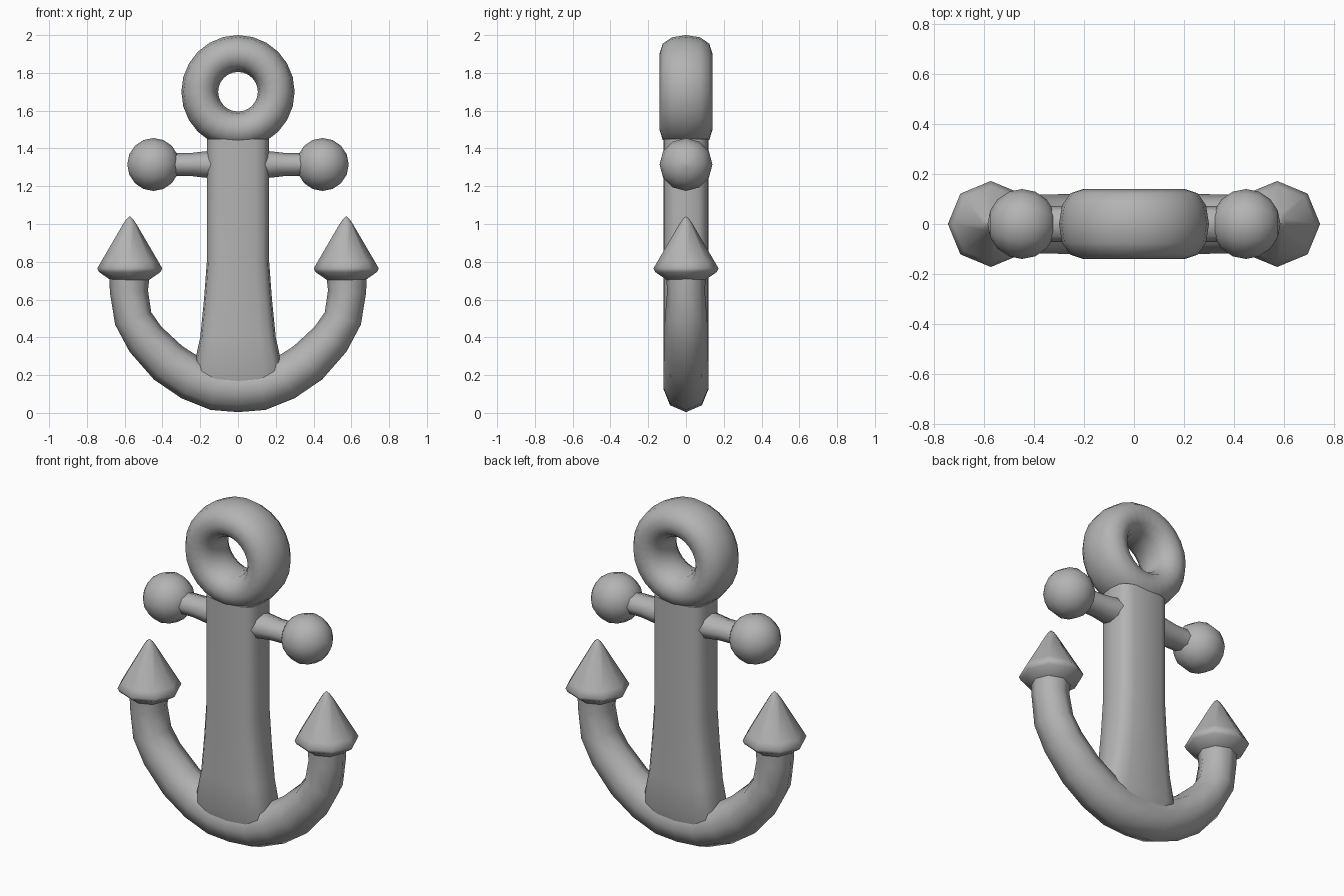
import bpy, bmesh, math
from mathutils import Vector

if "Cube" in bpy.data.objects:
    bpy.data.objects.remove(bpy.data.objects["Cube"])

metal = bpy.data.materials.new("grey metal")
metal.diffuse_color = (0.45, 0.45, 0.45, 1)
metal.use_nodes = True
metal.node_tree.nodes["Principled BSDF"].inputs["Base Color"].default_value = metal.diffuse_color


def loft(name, rings, closed=False, angle=60):
    """Skin a list of rings (each a list of points) into one smooth object."""
    bm = bmesh.new()
    vs = [[bm.verts.new(p) for p in r] for r in rings]
    n = len(vs[0])
    pairs = list(zip(vs, vs[1:])) + ([(vs[-1], vs[0])] if closed else [])
    for a, b in pairs:
        for i in range(n):
            j = (i + 1) % n
            bm.faces.new((a[i], a[j], b[j], b[i]))
    if not closed:
        bm.faces.new(vs[0])
        bm.faces.new(vs[-1])
    bmesh.ops.remove_doubles(bm, verts=bm.verts, dist=1e-5)
    bmesh.ops.recalc_face_normals(bm, faces=bm.faces)
    me = bpy.data.meshes.new(name)
    bm.to_mesh(me)
    bm.free()
    me.materials.append(metal)
    ob = bpy.data.objects.new(name, me)
    bpy.context.collection.objects.link(ob)
    bpy.ops.object.select_all(action='DESELECT')
    bpy.context.view_layer.objects.active = ob
    ob.select_set(True)
    bpy.ops.object.shade_smooth_by_angle(angle=math.radians(angle))
    return ob


def oval(c, u, v, n=8, power=1.0):
    """Oval ring round c with half-axes u and v; power < 1 squares it off."""
    pts = []
    for i in range(n):
        a = 2 * math.pi * i / n
        s, t = math.cos(a), math.sin(a)
        s = math.copysign(abs(s) ** power, s) if abs(s) > 1e-6 else 0
        t = math.copysign(abs(t) ** power, t) if abs(t) > 1e-6 else 0
        pts.append(Vector(c) + Vector(u) * s + Vector(v) * t)
    return pts


# Ring at the top, oval in section
rings = []
for i in range(24):
    a = 2 * math.pi * i / 24
    d = Vector((math.cos(a), 0, math.sin(a)))
    rings.append(oval(Vector((0, 0, 1.70)) + d * 0.2025, d * 0.0975, (0, 0.14, 0), 12, 0.9))
loft("ring", rings, closed=True)

# Shank, flaring towards the bottom
shank = [(0.12, 0.20, 0.09), (0.22, 0.24, 0.118), (0.40, 0.20, 0.12), (0.60, 0.18, 0.12),
         (0.80, 0.165, 0.12), (1.20, 0.165, 0.12), (1.45, 0.165, 0.12)]
loft("shank", [oval((0, 0, z), (hx, 0, 0), (0, hy, 0), 16, 0.6) for z, hx, hy in shank])

# Curved arms as one tube: x, z, in-plane radius, depth radius
half = [(0.12, 0.135, 0.122, 0.12), (0.245, 0.182, 0.118, 0.12), (0.37, 0.265, 0.116, 0.118),
        (0.49, 0.39, 0.107, 0.115), (0.555, 0.50, 0.101, 0.112), (0.577, 0.64, 0.101, 0.10),
        (0.575, 0.74, 0.108, 0.105)]
path = [(-x, z, r, d) for x, z, r, d in reversed(half)] + [(0, 0.128, 0.124, 0.12)] + half
rings = []
for i, (x, z, r, d) in enumerate(path):
    a, b = path[max(i - 1, 0)], path[min(i + 1, len(path) - 1)]
    t = Vector((b[0] - a[0], 0, b[1] - a[1])).normalized()
    rings.append(oval((x, 0, z), Vector((-t.z, 0, t.x)) * r, (0, d, 0), 8))
loft("arms", rings)

for side, s in (("left", -1), ("right", 1)):
    # Pointed fluke
    prof = [(0.69, 0.085), (0.715, 0.118), (0.745, 0.162), (0.765, 0.172), (0.80, 0.152),
            (1.0, 0.035), (1.025, 0.018), (1.04, 0.002)]
    loft(side + "_fluke", [oval((s * 0.573, 0, z), (r, 0, 0), (0, r, 0), 8) for z, r in prof])
    # Crossbar stub
    bar = [(0.08, 0.075), (0.17, 0.07), (0.25, 0.061), (0.38, 0.06)]
    loft(side + "_crossbar", [oval((s * x, 0, 1.315), (0, r * 1.2, 0), (0, 0, r), 8) for x, r in bar])
    # Ball end
    rings = []
    for k in range(9):
        a = math.pi * k / 8
        r = max(0.14 * math.sin(a), 0.001)
        rings.append(oval((s * 0.448 - 0.138 * math.cos(a), 0, 1.315), (0, r, 0), (0, 0, r), 12))
    loft(side + "_ball", rings)
